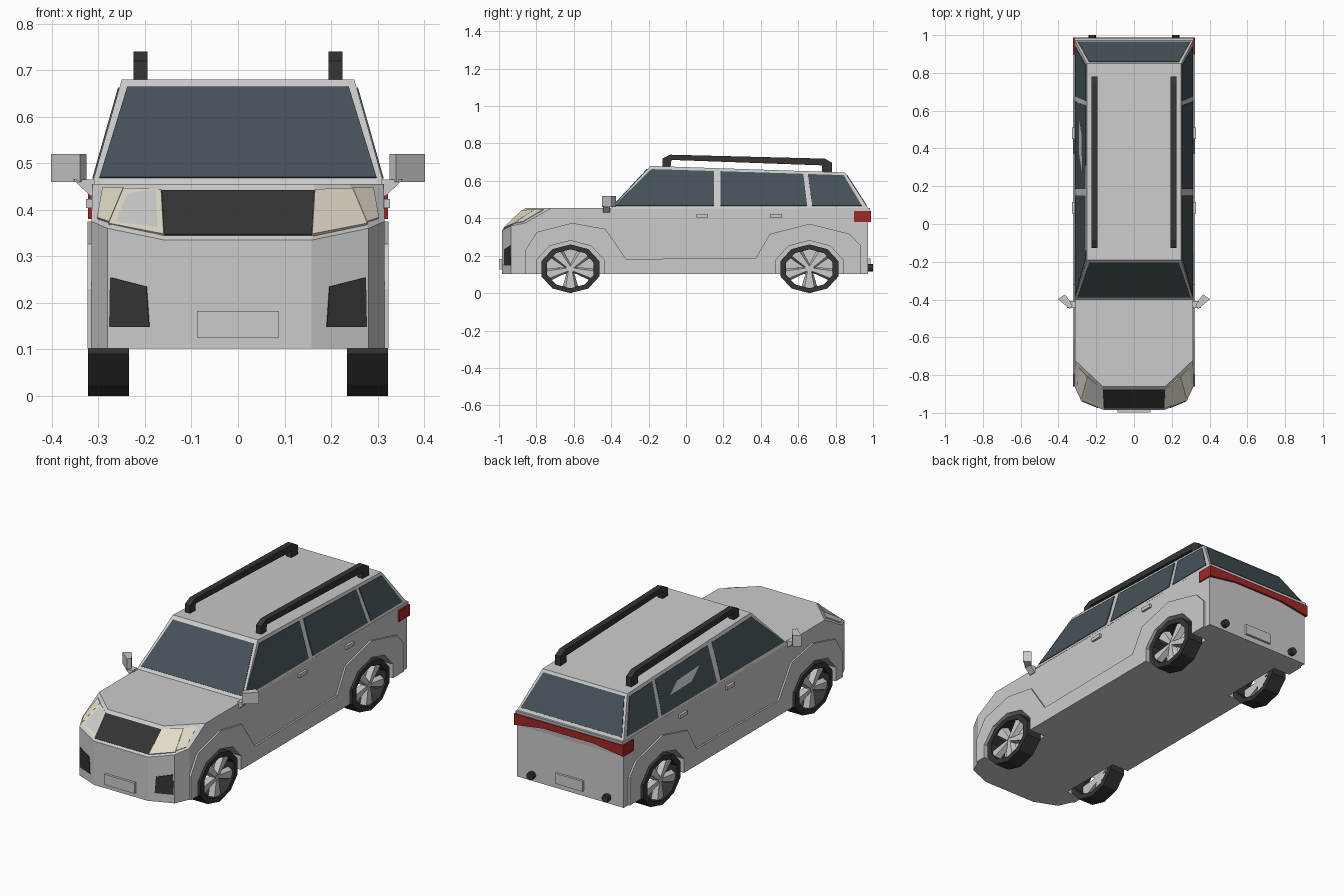
import bpy, bmesh, math
from mathutils import Vector as V

if "Cube" in bpy.data.objects:
    bpy.data.objects.remove(bpy.data.objects["Cube"])


def material(name, rgb):
    m = bpy.data.materials.new(name)
    m.diffuse_color = (*rgb, 1)
    m.use_nodes = True
    m.node_tree.nodes["Principled BSDF"].inputs["Base Color"].default_value = m.diffuse_color
    return m


GLASS = material("glass", (0.06, 0.085, 0.1))
BLACK = material("black", (0.035, 0.035, 0.035))
RED = material("red", (0.36, 0.02, 0.02))
LAMP = material("lamp", (0.75, 0.7, 0.57))


def make(name, verts, faces, mat=None, mirror=False):
    bm = bmesh.new()
    vs = [bm.verts.new(v) for v in verts]
    for f in faces:
        bm.faces.new([vs[i] for i in f])
    bmesh.ops.recalc_face_normals(bm, faces=bm.faces)
    me = bpy.data.meshes.new(name)
    bm.to_mesh(me)
    bm.free()
    ob = bpy.data.objects.new(name, me)
    bpy.context.collection.objects.link(ob)
    if mat:
        me.materials.append(mat)
    if mirror:
        ob.modifiers.new("mirror", 'MIRROR')
    return ob


def loft(name, rings, mat=None, mirror=False, closed=False):
    """Skin equal-length rings; cap the ends or close into a loop."""
    n, k = len(rings[0]), len(rings)
    faces = []
    for r in range(k if closed else k - 1):
        a, b = r * n, (r + 1) % k * n
        faces += [(a + i, a + (i + 1) % n, b + (i + 1) % n, b + i) for i in range(n)]
    if not closed:
        faces += [tuple(range(n)), tuple(range((k - 1) * n, k * n))]
    return make(name, [p for r in rings for p in r], faces, mat, mirror)


def prism(name, pts, vec, mat=None, mirror=False):
    return loft(name, [pts, [V(p) + V(vec) for p in pts]], mat, mirror)


def panel(name, pts, mat, mirror=False, t=0.003):
    """Thin slab centred on a polygon lying in a body surface."""
    pts = [V(p) for p in pts]
    n = (pts[2] - pts[0]).cross(pts[3] - pts[1]).normalized() * t
    return prism(name, [p - n for p in pts], n * 2, mat, mirror)


def box(name, lo, hi, mat=None, mirror=False):
    (a, b, c), (d, e, f) = lo, hi
    return prism(name, [(a, b, c), (d, b, c), (d, e, c), (a, e, c)], (0, 0, f - c), mat, mirror)


def both(half):
    return [V(p) for p in half] + [V((-x, y, z)) for x, y, z in reversed(half)]


# lower body: bottom, nose crease and beltline rings
plan = [(0.158, -0.985), (0.28, -0.935), (0.315, -0.86), (0.315, 0.974)]
bottom = [(x, y, 0.102) for x, y in plan]
crease = [(x, y, z) for (x, y), z in zip(plan, (0.335, 0.36, 0.375, 0.375))]
belt = [(0.165, -0.86, 0.455), (0.24, -0.79, 0.455), (0.313, -0.72, 0.455), (0.315, 0.984, 0.455)]
body = loft("lower_body", [both(bottom), both(crease), both(belt)])

# cabin
loft("cabin", [both([(0.315, -0.405, 0.45), (0.315, 0.976, 0.45)]),
               both([(0.25, -0.19, 0.68), (0.25, 0.85, 0.645)])])

# side cladding with fender bulges
clad = [(-0.86, 0.102), (-0.86, 0.23), (-0.796, 0.327), (-0.61, 0.375), (-0.43, 0.343),
        (-0.32, 0.182), (0.373, 0.188), (0.448, 0.316), (0.66, 0.37), (0.877, 0.316),
        (0.936, 0.252), (0.936, 0.102)]
cladding = prism("side_cladding", [(0.31, y, z) for y, z in clad], (0.014, 0, 0), None, True)

# wheels and wheel wells
RY, RZ = 0.1635, 0.13


def rim_pt(x, cy, u, w):
    return (x, cy + u * RY, RZ + w * RZ)


def ring(x, cy, r, n=10):
    return [rim_pt(x, cy, r * math.sin(2 * math.pi * i / n), r * math.cos(2 * math.pi * i / n))
            for i in range(n)]


for side, cy in (("front", -0.618), ("rear", 0.66)):
    loft(side + "_tyre", [ring(x, cy, r) for x, r in
                          ((0.234, 1), (0.322, 1), (0.322, 0.8), (0.234, 0.8))], BLACK, True, True)
    loft(side + "_hub", [ring(0.285, cy, 0.2), ring(0.308, cy, 0.16)], None, True)
    for k in range(5):
        a = math.pi + 2 * math.pi * k / 5
        s, c = math.sin(a), math.cos(a)
        def spoke(x, d):
            return [rim_pt(x, cy, r * s + w * c, r * c - w * s) for r, w in
                    ((0.08, -0.1 * d), (0.8, -0.27 * d), (0.8, 0.27 * d), (0.08, 0.1 * d))]
        loft(side + "_spoke", [spoke(0.285, 1), spoke(0.312, 0.6)], None, True)
    cut = loft(side + "_well_cutter", [ring(0.225, cy, 1.16), ring(0.36, cy, 1.16)], None, True)
    cut.hide_render = True
    cut.display_type = 'WIRE'
    for ob in (body, cladding):
        m = ob.modifiers.new("well", 'BOOLEAN')
        m.operation, m.object, m.solver = 'DIFFERENCE', cut, 'EXACT'


# windows
def on_side(y, z):
    top = 0.68 - (y + 0.19) * 0.0337
    return (0.315 - 0.065 * (z - 0.45) / (top - 0.45), y, z)


windows = {
    "front_side_window": [(-0.385, 0.467), (0.15, 0.467), (0.15, 0.652), (-0.185, 0.662)],
    "rear_side_window": [(0.185, 0.467), (0.648, 0.467), (0.627, 0.637), (0.185, 0.651)],
    "quarter_window": [(0.675, 0.467), (0.94, 0.467), (0.843, 0.63), (0.652, 0.636)],
}
for name, pts in windows.items():
    panel(name, [on_side(y, z) for y, z in pts], GLASS, True)


def on_slope(x, z, y0, y1, z1):
    return (x, y0 + (y1 - y0) * (z - 0.45) / (z1 - 0.45), z)


for name, z_hi, args in (("windscreen", 0.663, (-0.405, -0.19, 0.68)),
                         ("rear_window", 0.632, (0.976, 0.85, 0.645))):
    panel(name, [on_slope(x, z, *args) for x, z in
                 ((-0.298, 0.468), (0.298, 0.468), (0.238, z_hi), (-0.238, z_hi))], GLASS)


# grille, headlights and fog lamps lie on the nose facets
def patch(a, b, c, d, u0, u1, v0, v1):
    a, b, c, d = map(V, (a, b, c, d))
    return [a.lerp(b, u).lerp(d.lerp(c, u), v)
            for u, v in ((u0, v0), (u1, v0), (u1, v1), (u0, v1))]


flip = lambda p: (-p[0], p[1], p[2])
panel("grille", patch(flip(crease[0]), crease[0], belt[0], flip(belt[0]), 0, 1, 0.08, 0.88), BLACK)
panel("headlight_inner", patch(crease[0], crease[1], belt[1], belt[0], 0, 1, 0.08, 0.88),
      LAMP, True, 0.005)
panel("headlight_outer", patch(crease[1], crease[2], belt[2], belt[1], 0, 0.65, 0.12, 0.88),
      LAMP, True, 0.005)
fog_y = lambda x: -0.985 + (x - 0.158) * 0.41
panel("fog_lamp", [(x, fog_y(x), z) for x, z in
                   ((0.19, 0.148), (0.276, 0.148), (0.274, 0.255), (0.196, 0.235))], BLACK, True)

# number plates
box("front_plate", (-0.088, -0.998, 0.126), (0.088, -0.98, 0.182))
box("rear_plate", (-0.08, 0.97, 0.13), (0.08, 0.986, 0.185))

# tail light band wrapping the rear corners
prism("tail_band", [(x, 0.968, z) for x, z in
                    ((-0.322, 0.44), (-0.322, 0.38), (-0.15, 0.405), (0.15, 0.405),
                     (0.322, 0.38), (0.322, 0.44))], (0, 0.02, 0), RED)
box("tail_light_side", (0.305, 0.898, 0.38), (0.322, 0.97, 0.44), RED, True)

# rear exhaust tips
loft("exhaust_tip", [[(0.222 + 0.02 * math.cos(i * math.pi / 4), y, 0.135 + 0.02 * math.sin(i * math.pi / 4))
                      for i in range(8)] for y in (0.965, 1.0)], BLACK, True)

# door handles
for y in (0.055, 0.45):
    box("door_handle", (0.31, y, 0.404), (0.327, y + 0.062, 0.423), None, True)

# wing mirrors
prism("wing_mirror", [(0.326, -0.43, 0.46), (0.34, -0.45, 0.46), (0.402, -0.398, 0.46),
                      (0.366, -0.373, 0.46), (0.345, -0.4, 0.46)], (0, 0, 0.06), None, True)
prism("mirror_stem", [(0.308, -0.445, 0.43), (0.318, -0.445, 0.43), (0.354, -0.445, 0.465),
                      (0.308, -0.445, 0.465)], (0, 0.038, 0), None, True)

# roof rails
rail = [(-0.126, 0.67), (-0.126, 0.72), (-0.085, 0.74), (0.743, 0.719), (0.78, 0.697),
        (0.78, 0.64), (0.727, 0.64), (0.727, 0.683), (-0.078, 0.712), (-0.083, 0.67)]
prism("roof_rail", [(0.194, y, z) for y, z in rail], (0.031, 0, 0), BLACK, True)
